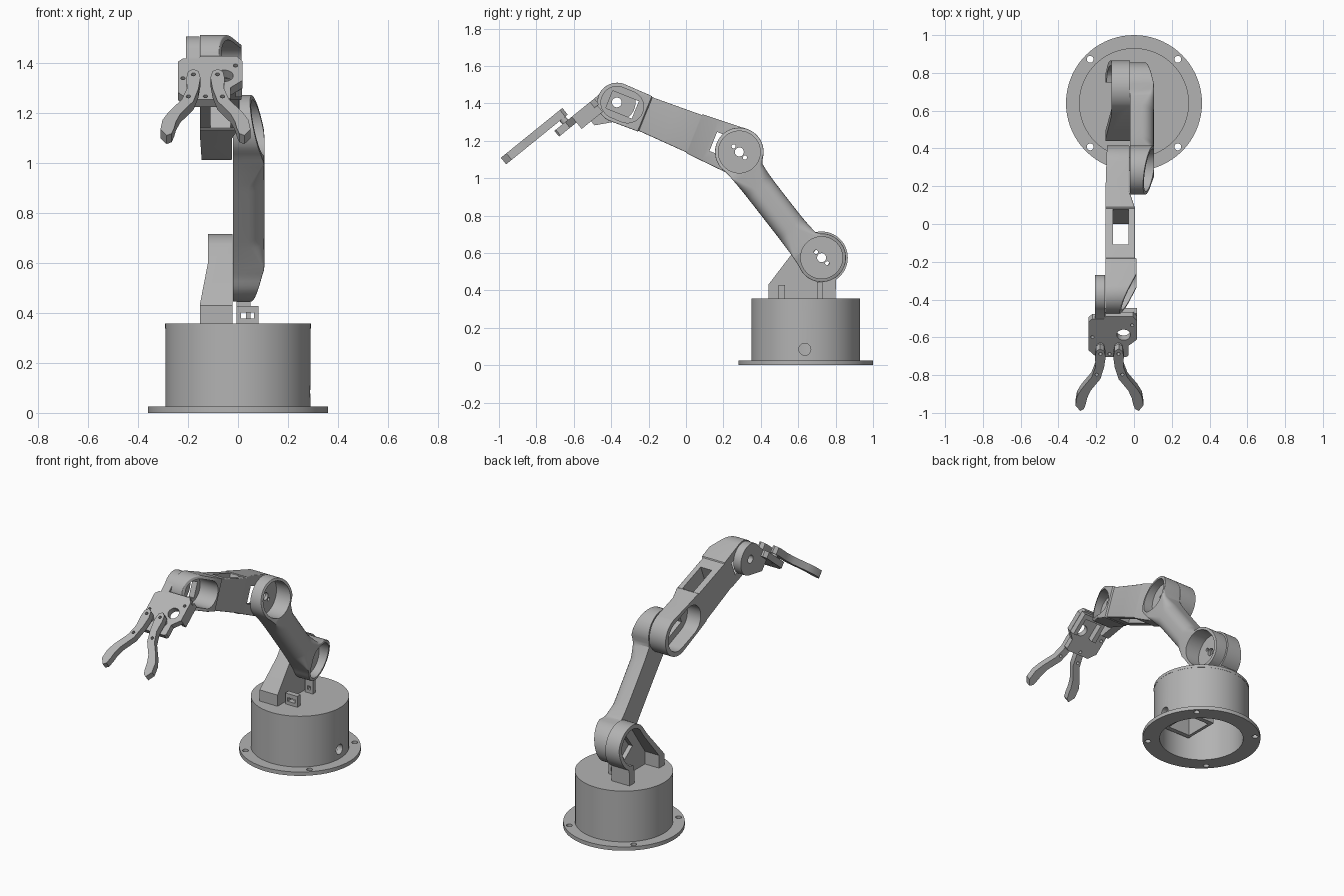
import bpy, bmesh, math
from mathutils import Matrix, Vector

if "Cube" in bpy.data.objects:
    bpy.data.objects.remove(bpy.data.objects["Cube"])

GREY = bpy.data.materials.new("light grey plastic")
GREY.diffuse_color = (0.45, 0.45, 0.45, 1)
GREY.use_nodes = True
GREY.node_tree.nodes["Principled BSDF"].inputs["Base Color"].default_value = GREY.diffuse_color
I = Matrix.Identity(4)


def side(y, z, dy=1, dz=0):
    """Frame in the y-z plane: local x runs along (dy, dz), local z is world x."""
    d = Vector((0, dy, dz)).normalized()
    n = Vector((0, -d.z, d.y))
    return Matrix(((0, 0, 1, 0), (d.y, n.y, 0, y), (d.z, n.z, 0, z), (0, 0, 0, 1)))


def make(name, rings, M=I):
    """Closed solid through a series of equal rings."""
    bm = bmesh.new()
    vs = [[bm.verts.new(M @ Vector(p)) for p in r] for r in rings]
    n = len(vs[0])
    for r, s in zip(vs, vs[1:]):
        for i in range(n):
            bm.faces.new((r[i], r[(i + 1) % n], s[(i + 1) % n], s[i]))
    bm.faces.new(vs[0])
    bm.faces.new(vs[-1][::-1])
    bmesh.ops.recalc_face_normals(bm, faces=bm.faces)
    me = bpy.data.meshes.new(name)
    bm.to_mesh(me)
    bm.free()
    me.materials.append(GREY)
    ob = bpy.data.objects.new(name, me)
    bpy.context.collection.objects.link(ob)
    return ob


def prism(name, pts, lo, hi, M=I):
    return make(name, [[(x, y, z) for x, y in pts] for z in (lo, hi)], M)


def arc(cx, cy, r, a0=0, a1=360, n=None):
    full = a1 - a0 == 360
    n = n or max(16, int(abs(a1 - a0) / 5))
    return [(cx + r * math.cos(math.radians(a0 + (a1 - a0) * i / n)),
             cy + r * math.sin(math.radians(a0 + (a1 - a0) * i / n)))
            for i in range(n + (0 if full else 1))]


def rect(x0, x1, y0, y1):
    return [(x0, y0), (x1, y0), (x1, y1), (x0, y1)]


def stadium(x0, x1, r):
    return arc(x0, 0, r, 90, 270) + arc(x1, 0, r, -90, 90)


def cut(ob, *cutters):
    for c in cutters:
        m = ob.modifiers.new("cut", 'BOOLEAN')
        m.operation, m.solver, m.object = 'DIFFERENCE', 'EXACT', c
        dg = bpy.context.evaluated_depsgraph_get()
        me = bpy.data.meshes.new_from_object(ob.evaluated_get(dg))
        ob.modifiers.clear()
        ob.data = me
        bpy.data.objects.remove(c)
    return ob


def hole(pts, lo, hi, M=I):
    c = prism("cutter", pts, lo, hi, M)
    c.hide_render = True
    return c


def interp(x, table):
    for (x0, y0), (x1, y1) in zip(table, table[1:]):
        if x <= x1:
            return y0 + (y1 - y0) * max(0, x - x0) / (x1 - x0)
    return table[-1][1]


def section(a, b0, b1, c0, c1, r):
    """Flat-bottomed cross-section with rounded upper corners."""
    pts = [(b0, c0), (b1, c0)] + arc(b1 - r, c1 - r, r, 0, 90, 6) + arc(b0 + r, c1 - r, r, 90, 180, 6)
    return [(a, b, c) for b, c in pts]


# Base: flange, hollow drum, lid
CY = 0.64
flange = prism("base_flange", arc(0, CY, 0.36), 0, 0.025)
cut(flange, hole(arc(0, CY, 0.255), -1, 1),
    *[hole(arc(sx * 0.232, CY + sy * 0.232, 0.018), -1, 1) for sx in (-1, 1) for sy in (-1, 1)])
drum = prism("base_drum", arc(0, CY, 0.29), 0.025, 0.338)
cut(drum, hole(arc(0, CY, 0.255), -1, 1), hole(arc(0.635, 0.085, 0.032), 0.1, 0.5, side(0, 0)))
prism("base_lid", arc(0, CY, 0.291), 0.338, 0.357)
cage = prism("base_motor_cage", rect(-0.09, 0.11, 0.41, 0.65), 0.14, 0.34)
cut(cage, hole(rect(-0.07, 0.09, 0.44, 0.62), 0, 0.32))
prism("base_inner_block", rect(-0.19, -0.11, 0.72, 0.8), 0.14, 0.34)

# Motor clips on the lid
for i, (y0, y1, x1, zt) in enumerate([(0.495, 0.53, 0.082, 0.428), (0.7, 0.73, 0.05, 0.445)]):
    clip = prism("lid_clip_%d" % i, rect(y0, y1, 0.35, zt), -0.005, x1, side(0, 0))
    cut(clip, hole(rect(0.4, 0.8, 0.378, 0.402), 0.012, x1 - 0.018, side(0, 0)))

# Shoulder bracket: open towards -x, with a motor window
S, E, W = (0.725, 0.575), (0.285, 1.14), (-0.37, 1.405)
yz = side(0, 0)
bracket = prism("shoulder_bracket", [(0.44, 0.35), (0.44, 0.43)] + arc(*S, 0.14, 135, -57) + [(0.8, 0.35)],
                -0.152, -0.022, yz)
xz = Matrix.Rotation(math.radians(90), 4, 'X')
cut(bracket,
    hole([(0.495, 0.3), (0.495, 0.44)] + arc(*S, 0.113, 135, -60) + [(0.75, 0.47), (0.75, 0.3)],
         -0.3, -0.05, yz),
    hole([(-0.155, 0.42), (-0.12, 0.6), (-0.12, 0.9), (-0.3, 0.9), (-0.3, 0.42)], -1, 0, xz),
    hole(rect(-0.06, 0.1, -0.05, 0.05), -0.2, 0.1, side(*S, -0.6, -0.8)))

# Upper arm: swollen body between two cupped hubs
L, R = 0.716, 0.13
A = side(*S, E[0] - S[0], E[1] - S[1])


def circ(a, c, r):
    return math.sqrt(max(0, r * r - (a - c) ** 2))


ends = [R * math.cos(math.radians(p)) for p in range(3, 90, 6)]
mids = [L * i / 40 for i in range(41)]
rings = []
for a in [-e for e in ends] + mids + [L + e for e in reversed(ends)]:
    hub = max(circ(a, 0, R), circ(a, L, R))
    t = (2 * a / L - 1) ** 4
    inside = 0 <= a <= L
    hi = max(hub, 0.116 + 0.012 * t if inside else 0)
    lo = max(hub, 0.05 + 0.05 * t if inside else 0)
    d = min(a, L - a)
    top = min(0.105, 0.048 + 0.057 * (d + R) / 0.22)
    rad = min(0.003 + 0.06 * max(0, min(1, (d - 0.09) / 0.12)), 0.4 * (hi + lo))
    rings.append(section(a, -lo, hi, -0.02, top, rad))
arm = make("upper_arm", rings, A)
for y, z in (S, E):
    F = side(y, z)
    cut(arm, hole(arc(0, 0, 0.112), 0.0, 0.3, F), hole(arc(0, 0, 0.024), -0.1, 0.1, F),
        hole(arc(-0.03, 0.03, 0.011), -0.1, 0.1, F), hole(arc(0.03, -0.03, 0.011), -0.1, 0.1, F))

# Forearm: elbow cup, slotted block and wrist cup in one body
FL, RW = 0.705, 0.106
B = side(*E, W[0] - E[0], W[1] - E[1])
half = [(0, R), (0.256, 0.113), (0.262, 0.108), (0.54, 0.097), (0.546, 0.102), (FL, RW)]
outer = [(-R, -0.024), (0.17, -0.024), (0.26, 0.005), (0.54, 0.005), (0.546, 0.014), (0.63, 0.014), (0.82, -0.08)]
stations = [-e for e in ends] + [0, 0.1, 0.17, 0.256, 0.262, 0.4, 0.54, 0.546, 0.63, FL] + \
    [FL + e * RW / R for e in reversed(ends)]
rings = []
for a in stations:
    h = circ(a, 0, R) if a < 0 else circ(a, FL, RW) if a > FL else interp(a, half)
    rings.append(section(a, -h, h, interp(a, [(-R, -0.142), (0.2, -0.152)]), interp(a, outer), min(0.006, h / 2)))
forearm = make("forearm", rings, B)
cut(forearm,
    hole(stadium(0, 0.13, 0.1), -0.3, -0.055, B),
    hole(rect(-0.05, 0.15, -0.055, 0.055), -0.2, 0.1, B),
    hole([(0.265, -0.3), (0.465, -0.3), (0.465, 0.3), (0.265, 0.3)], -0.11, -0.03, B),
    hole(stadium(0.645, FL, 0.086), -0.115, 0.2, B),
    hole(rect(0.6, 0.75, -0.05, 0.05), -0.3, 0.1, B))

# Wrist plate beside the forearm
G0 = side(*W, -0.777, -0.629)          # local x forward, local y downwards
wrist = prism("wrist_plate", arc(0, 0, 0.1, 60, 290) + [(0.17, -0.088), (0.17, 0.02)],
              -0.207, -0.154, G0)
cut(wrist, hole(arc(0, 0, 0.026), -0.4, 0.2, G0))

# Gripper: local x across, local y backwards, local z up from the plate
G = Matrix.Translation((-0.13, *W)) @ Matrix.Rotation(math.atan2(0.629, 0.777), 4, 'X')


def fwd(pts):
    return [(x, -u) for x, u in pts]


palm = prism("gripper_palm", fwd([(-0.11, 0.115), (-0.09, 0.095), (-0.03, 0.095), (-0.02, 0.08), (0.125, 0.08),
             (0.147, 0.11), (0.147, 0.235), (0.1, 0.28), (0.1, 0.345), (0.09, 0.355), (-0.07, 0.355), (-0.11, 0.31)]),
             0.052, 0.092, G)
cut(palm, hole(arc(0.075, -0.205, 0.036), 0, 0.2, G),
    *[hole(arc(x, -u, 0.009), 0, 0.2, G) for x, u in [(-0.09, 0.22), (0.12, 0.14), (0, 0.335)]])
mount = prism("gripper_motor_mount", fwd(rect(-0.03, 0.145, 0.09, 0.235)), 0.008, 0.053, G)
cut(mount, hole(fwd(rect(0.0, 0.12, 0.12, 0.25)), -0.1, 0.2, G))

FINGER = [(-0.07, 0.262), (-0.05, 0.245), (-0.028, 0.26), (-0.02, 0.3), (-0.028, 0.37), (-0.048, 0.45),
          (-0.1, 0.53), (-0.118, 0.58), (-0.125, 0.62), (-0.135, 0.655), (-0.155, 0.668), (-0.18, 0.63),
          (-0.172, 0.57), (-0.148, 0.52), (-0.095, 0.44), (-0.074, 0.37), (-0.076, 0.3)]
for s, tag in ((1, "left"), (-1, "right")):
    f = prism(tag + "_finger", fwd([(s * x, u) for x, u in FINGER]), 0.115, 0.16, G)
    cut(f, *[hole(arc(s * x, -u, 0.009), 0, 0.3, G) for x, u in [(-0.048, 0.28), (-0.068, 0.42)]])
    pin = prism(tag + "_finger_pivot", arc(s * -0.048, -0.28, 0.02), 0.09, 0.117, G)

# Smooth the round surfaces, keep hard edges
for ob in bpy.data.objects:
    ob.select_set(True)
bpy.context.view_layer.objects.active = drum
bpy.ops.object.shade_smooth_by_angle(angle=math.radians(30))
